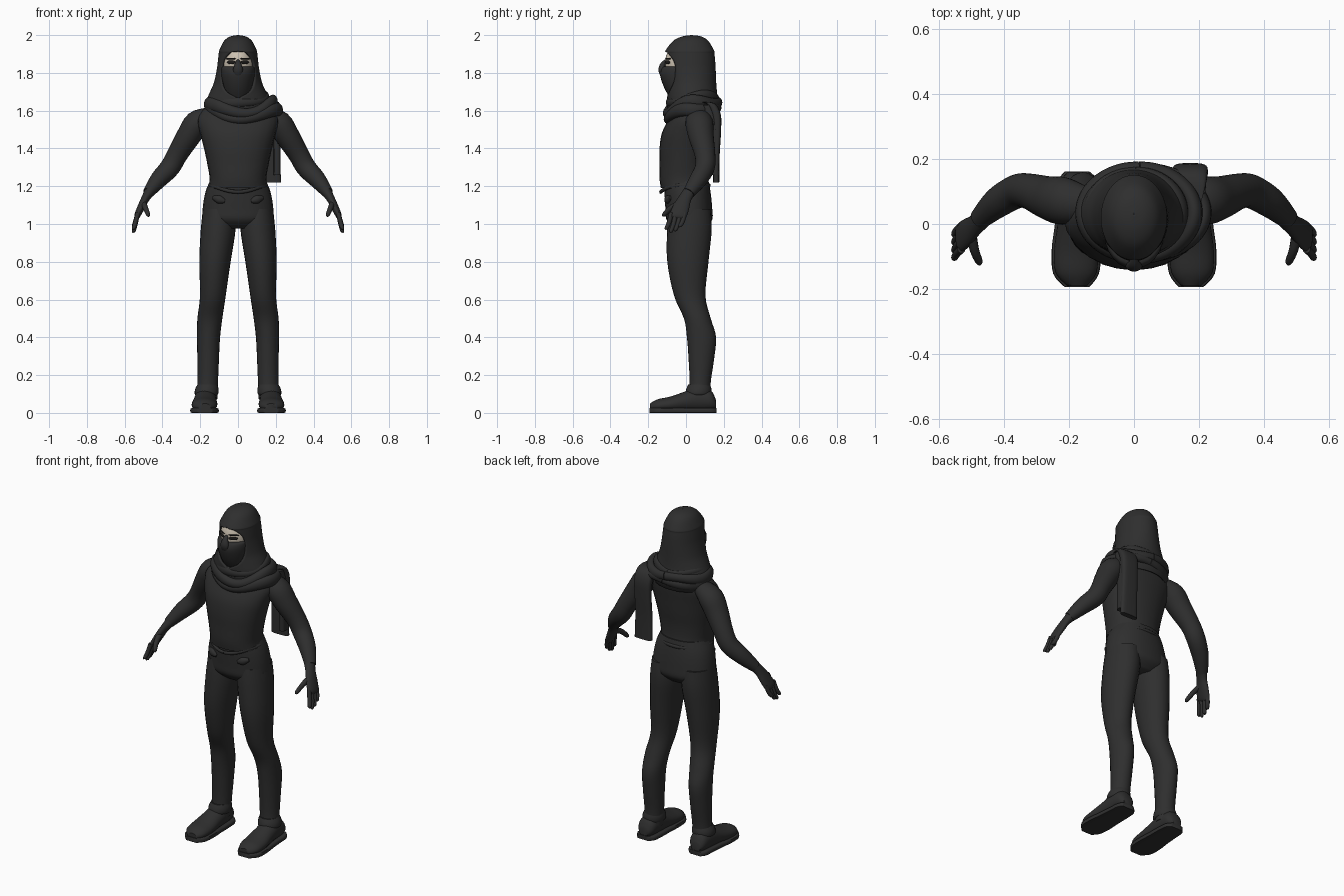
import bpy, bmesh, math
from mathutils import Vector

cube = bpy.data.objects.get("Cube")
if cube:
    bpy.data.objects.remove(cube)

X, Y, Z = Vector((1, 0, 0)), Vector((0, 1, 0)), Vector((0, 0, 1))


def material(name, colour):
    mat = bpy.data.materials.new(name)
    mat.use_nodes = True
    mat.diffuse_color = (*colour, 1)
    mat.node_tree.nodes["Principled BSDF"].inputs["Base Color"].default_value = (*colour, 1)
    return mat


CLOTH = material("charcoal cloth", (.028, .028, .028))
SKIN = material("pale skin", (.62, .55, .45))
DARK = material("dark lashes", (.012, .011, .01))


def smooth_rows(rows, steps=4):
    """Pass a smooth curve through rows of numbers."""
    rows = [Vector(r) for r in rows]
    ext = [rows[0]] + rows + [rows[-1]]
    result = []
    for p, q, r, s in zip(ext, ext[1:], ext[2:], ext[3:]):
        for k in range(steps):
            t = k / steps
            result.append(q + (r - p) * t / 2 + (p * 2 - q * 5 + r * 4 - s) * t * t / 2
                          + (q * 3 - p - r * 3 + s) * t ** 3 / 2)
    return result + [rows[-1]]


def skin_rings(name, rings, mat, closed=True, caps=True):
    """Join rings of points into one smooth surface."""
    bm = bmesh.new()
    loops = [[bm.verts.new(p) for p in ring] for ring in rings]
    count = len(loops[0])
    for a, b in zip(loops, loops[1:]):
        for i in range(count if closed else count - 1):
            j = (i + 1) % count
            bm.faces.new((a[i], a[j], b[j], b[i]))
    if caps:
        bm.faces.new(loops[0])
        bm.faces.new(loops[-1])
    bmesh.ops.remove_doubles(bm, verts=bm.verts[:], dist=.0002)
    bmesh.ops.recalc_face_normals(bm, faces=bm.faces[:])
    mesh = bpy.data.meshes.new(name)
    bm.to_mesh(mesh)
    bm.free()
    mesh.materials.append(mat)
    obj = bpy.data.objects.new(name, mesh)
    bpy.context.collection.objects.link(obj)
    bpy.ops.object.select_all(action="DESELECT")
    bpy.context.view_layer.objects.active = obj
    obj.select_set(True)
    bpy.ops.object.shade_smooth_by_angle(angle=math.radians(50))
    return obj


def tube(name, rows, mat=CLOTH, axis=None, ref=Y, side=1, sides=24, low=0, high=9, power=1):
    """Sweep an ellipse through rows of x, y, z, thickness, width."""
    rows = smooth_rows(rows)
    centres = [Vector((r[0] * side, r[1], r[2])) for r in rows]
    rings = []
    for i, (c, r) in enumerate(zip(centres, rows)):
        along = axis or (centres[min(i + 1, len(rows) - 1)] - centres[max(i - 1, 0)]).normalized()
        v = (ref - along * ref.dot(along)).normalized()
        u = along.cross(v)
        ring = []
        for k in range(sides):
            t = math.tau * k / sides
            ca, sa = math.cos(t), math.sin(t)
            ca, sa = (math.copysign(abs(w) ** power, w) for w in (ca, sa))
            p = c + u * ca * r[3] + v * sa * r[4]
            p.z = min(max(p.z, low), high)
            ring.append(p)
        rings.append(ring)
    return skin_rings(name, rings, mat)


def ellipsoid(name, centre, radii, mat, turn=0):
    bpy.ops.mesh.primitive_uv_sphere_add(segments=32, ring_count=20, location=centre, rotation=(0, 0, turn))
    obj = bpy.context.object
    obj.name = name
    obj.scale = radii
    obj.data.materials.append(mat)
    bpy.ops.object.shade_smooth()
    return obj


# Shirt and hips
tube("shirt", [(0, -.005, 1.19, .156, .128), (0, -.015, 1.24, .15, .125), (0, -.015, 1.32, .163, .125),
               (0, -.01, 1.4, .18, .13), (0, 0, 1.48, .2, .128), (0, .02, 1.55, .215, .115),
               (0, .035, 1.6, .19, .1), (0, .035, 1.65, .13, .09), (0, .03, 1.69, .09, .08)],
     axis=Z, power=.9)
tube("hips", [(0, 0, 1.24, .143, .117), (0, .008, 1.17, .172, .122), (0, .015, 1.08, .187, .124),
              (0, .018, 1.02, .18, .12), (0, .02, .975, .1, .075)], axis=Z, power=.9)
# Pointed shirt hem
tube("shirt_hem", [(.15 * math.sin(t), -.006 - .128 * math.cos(t), 1.205 - .035 * max(0, math.cos(t)) ** 3, .008, .01)
                   for t in (math.tau * k / 24 for k in range(25))], ref=Z, sides=12)

# Limbs, mirrored
for side, label in ((1, "left"), (-1, "right")):
    tube(label + "_leg", [(.1, .02, 1.08, .085, .11), (.105, .018, .97, .092, .118), (.122, .01, .8, .083, .109),
                          (.133, .02, .62, .068, .083), (.149, .06, .5, .066, .071), (.156, .082, .4, .061, .077),
                          (.158, .081, .28, .057, .067), (.16, .075, .16, .054, .056),
                          (.166, .072, .07, .056, .06)], axis=Z, side=side)
    tube(label + "_trouser_cuff", [(.162, .07, .15, .053, .058), (.165, .068, .125, .062, .067),
                                   (.167, .066, .1, .062, .068), (.168, .066, .09, .05, .055)],
         axis=Z, side=side)
    tube(label + "_hip_pouch", [(.07, -.1, 1.12, .012, .01), (.1, -.096, 1.13, .018, .022),
                                (.13, -.08, 1.14, .012, .01)], ref=Z, side=side)
    shoe = [(.175, .158, .045, .03, .025), (.172, .13, .065, .052, .055), (.172, .06, .07, .058, .065),
            (.174, 0, .06, .061, .055), (.177, -.08, .045, .068, .042), (.178, -.15, .038, .062, .034),
            (.175, -.19, .03, .03, .02)]
    tube(label + "_shoe", shoe, axis=Y, ref=Z, side=side, low=.015)
    tube(label + "_sole", [(x, y * 1.02, .012, a + .008, .04) for x, y, z, a, b in shoe],
         axis=Y, ref=Z, side=side, high=.026)
    tube(label + "_arm", [(.15, .06, 1.575, .045, .055), (.215, .07, 1.535, .067, .073),
                          (.262, .08, 1.465, .064, .067), (.32, .1, 1.37, .055, .055), (.36, .1, 1.3, .053, .052),
                          (.42, .065, 1.235, .046, .047), (.475, .015, 1.165, .03, .033)], side=side)
    tube(label + "_palm", [(.465, .02, 1.175, .029, .032), (.49, -.005, 1.135, .022, .034),
                           (.512, -.025, 1.09, .02, .043), (.533, -.042, 1.045, .016, .045),
                           (.537, -.046, 1.03, .008, .036)], side=side)
    # Fingers fan out from the palm, the middle ones longest
    for i, finger in enumerate(("index", "middle", "ring", "little")):
        y, drop = -.078 + .024 * i, (.075, .09, .083, .062)[i]
        tube(f"{label}_{finger}_finger",
             [(.53, y, 1.06, .012, .012), (.543, y - .012, 1.045 - drop / 2, .012, .012),
              (.552, y - .026, 1.052 - drop, .01, .01), (.552, y - .028, 1.046 - drop, .004, .004)],
             side=side, sides=12)
    tube(label + "_thumb", [(.5, -.03, 1.11, .016, .018), (.49, -.08, 1.085, .014, .015),
                            (.476, -.115, 1.05, .011, .012), (.473, -.122, 1.04, .004, .004)],
         side=side, sides=12)

# Face
ellipsoid("head", (0, 0, 1.85), (.086, .111, .125), SKIN)
for side, label in ((1, "left"), (-1, "right")):
    ellipsoid(label + "_eye", (side * .036, -.098, 1.856), (.027, .006, .01), DARK, side * .5)
    ellipsoid(label + "_brow", (side * .038, -.095, 1.875), (.03, .006, .005), DARK, side * .5)

# Face mask with a raised nose
tube("face_mask", [(0, -.02, 1.66, .06, .06), (0, -.025, 1.71, .075, .085), (0, -.03, 1.76, .086, .1),
                   (0, -.03, 1.8, .091, .108), (0, -.028, 1.828, .09, .1), (0, -.02, 1.834, .08, .09)],
     axis=Z)
tube("mask_nose", [(0, -.105, 1.868, .008, .006), (0, -.122, 1.845, .018, .014), (0, -.128, 1.815, .026, .018),
                   (0, -.12, 1.78, .02, .012)], ref=Y)

# Hood rows: centre y, height, half width, half depth, half width of the face opening
rings = []
for y, z, rx, ry, gap in smooth_rows([
        (.03, 2, .001, .001, 0), (.03, 1.993, .04, .05, 0), (.025, 1.97, .073, .092, 0),
        (.02, 1.92, .099, .128, 0), (.02, 1.905, .102, .13, .045), (.022, 1.87, .106, .132, .076),
        (.025, 1.82, .112, .132, .088), (.03, 1.75, .127, .13, .086), (.032, 1.7, .148, .132, .06),
        (.035, 1.66, .165, .135, 0), (.04, 1.6, .18, .135, 0), (.045, 1.56, .16, .115, 0)], 5):
    start = math.asin(min(1, max(0, gap) / rx))
    angles = [start + (math.tau - 2 * start) * k / 48 for k in range(49)]
    rings.append([(rx * math.sin(t), y - ry * math.cos(t), z) for t in angles])
hood = skin_rings("hood", rings, CLOTH, closed=False, caps=False)
rim = hood.modifiers.new("thickness", "SOLIDIFY")
rim.thickness = .012

# Scarf folds wound around the neck: centre x, height, half width, half depth, front drop, thickness
for n, (cx, z, rx, ry, drop, r) in enumerate([(.005, 1.67, .14, .12, .035, .025), (.015, 1.64, .17, .132, .05, .03),
                                              (.03, 1.61, .185, .13, .05, .027)]):
    rows = []
    for k in range(25):
        t = math.tau * k / 24 + math.pi / 2
        front = max(0, -math.sin(t))
        wave = .008 * math.sin(3 * t + n * 2)
        rows.append((cx + rx * math.cos(t), .035 + ry * math.sin(t), z - drop * front ** 2 + wave,
                     r * .85, r * (1.1 + .2 * math.sin(2 * t + n))))
    tube(f"scarf_fold_{n + 1}", rows, ref=Z, sides=16)

# Scarf tail over the left shoulder and down the back
tube("scarf_tail", [(.15, .05, 1.645, .05, .02), (.165, .125, 1.64, .055, .024), (.172, .16, 1.58, .055, .024),
                    (.172, .165, 1.48, .052, .02), (.17, .16, 1.36, .053, .018), (.172, .16, 1.22, .056, .016)],
     ref=Y, axis=Z, power=.6)
tube("scarf_tail_fold", [(.2, .11, 1.63, .02, .02), (.205, .14, 1.52, .018, .03), (.207, .14, 1.4, .018, .03),
                         (.207, .14, 1.26, .018, .028)], axis=Z, power=.7)
